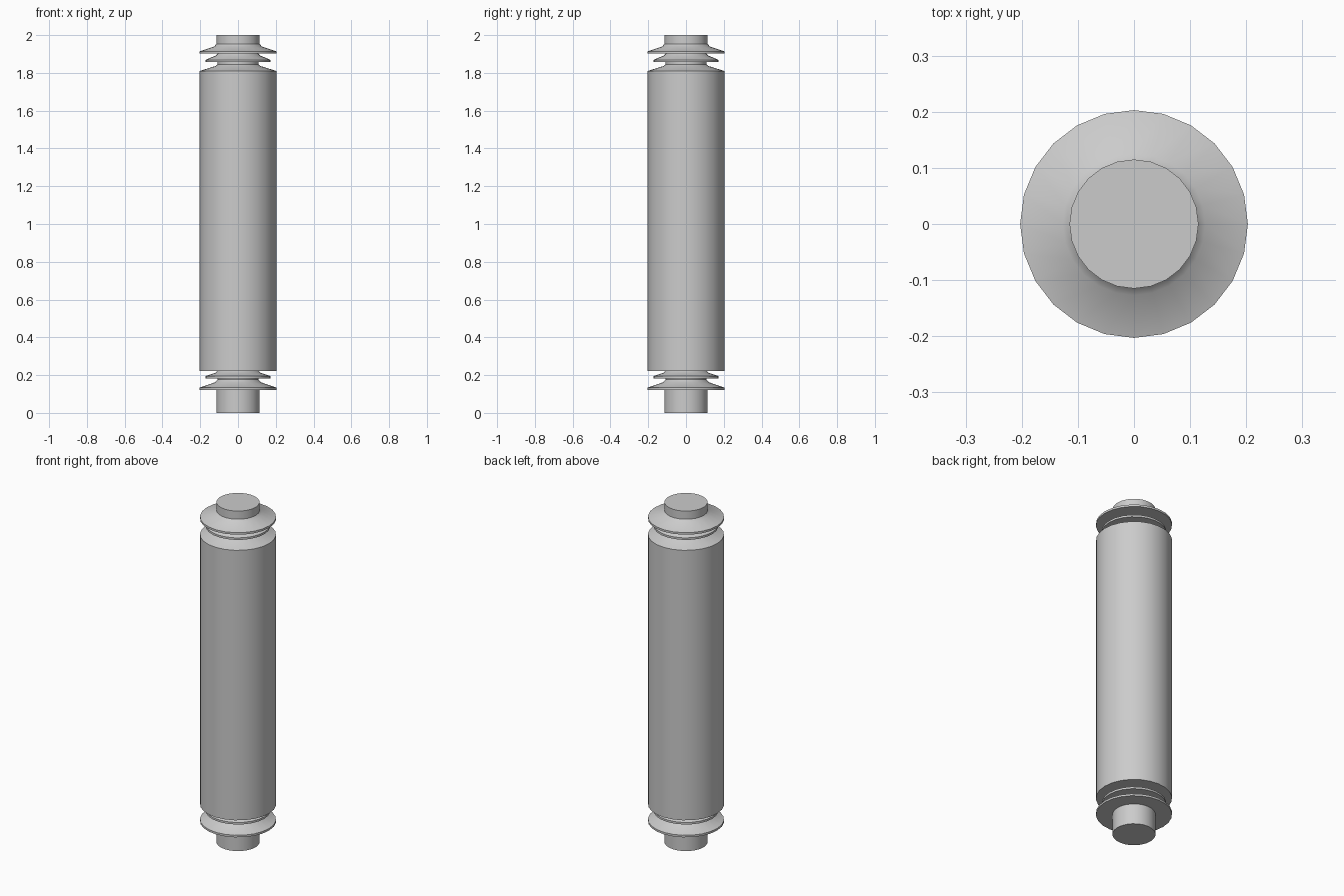
import bpy, bmesh, math

if "Cube" in bpy.data.objects:
    bpy.data.objects.remove(bpy.data.objects["Cube"])

SIDES = 24
R_RIM, R_DISC, R_NECK, R_PIN = 0.203, 0.172, 0.108, 0.115

grey = bpy.data.materials.new("plain grey")
grey.diffuse_color = (0.6, 0.6, 0.6, 1)
grey.use_nodes = True
grey.node_tree.nodes["Principled BSDF"].inputs["Base Color"].default_value = grey.diffuse_color


def lathe(name, profile, cap_bottom=False, cap_top=False):
    """Turn a bottom-to-top (radius, z) profile around the z axis."""
    bm = bmesh.new()
    rings = []
    for r, z in profile:
        rings.append([bm.verts.new((r * math.cos(2 * math.pi * k / SIDES),
                                    r * math.sin(2 * math.pi * k / SIDES), z))
                      for k in range(SIDES)])
    for a, b in zip(rings, rings[1:]):
        for k in range(SIDES):
            n = (k + 1) % SIDES
            bm.faces.new((a[k], a[n], b[n], b[k]))
    if cap_bottom:
        bm.faces.new(rings[0][::-1])
    if cap_top:
        bm.faces.new(rings[-1])
    mesh = bpy.data.meshes.new(name)
    bm.to_mesh(mesh)
    bm.free()
    mesh.materials.append(grey)
    ob = bpy.data.objects.new(name, mesh)
    bpy.context.collection.objects.link(ob)
    bpy.ops.object.select_all(action='DESELECT')
    ob.select_set(True)
    bpy.context.view_layer.objects.active = ob
    bpy.ops.object.shade_smooth_by_angle(angle=math.radians(30))


def shed(name, z, r_in, r_out, r_top, z_top):
    """Flat-bottomed skirt with a thin rim and a sloping, flared top."""
    h = z_top - z
    lathe(name, [(r_in, z), (r_out, z), (r_out, z + 0.012),
                 (r_top + 0.012, z + 0.75 * h), (r_top, z_top)])


# Lower end: pin, wide flange, small disc
lathe("lower_pin", [(R_PIN, 0), (R_PIN, 0.122)], cap_bottom=True)
shed("lower_flange", 0.122, R_PIN, R_RIM, R_NECK, 0.176)
lathe("lower_neck", [(R_NECK, 0.176), (R_NECK, 0.183)])
shed("lower_disc", 0.183, R_NECK, R_DISC, R_NECK, 0.222)

# Long main cylinder with a sloping shoulder
lathe("main_body", [(R_NECK, 0.222), (R_RIM, 0.222), (R_RIM, 1.81),
                    (R_NECK + 0.012, 1.836), (R_NECK, 1.845)])

# Upper end: small disc, wide flange, pin
lathe("upper_neck", [(R_NECK, 1.845), (R_NECK, 1.857)])
shed("upper_disc", 1.857, R_NECK, R_DISC, R_NECK, 1.902)
shed("upper_flange", 1.902, R_NECK, R_RIM, R_PIN, 1.952)
lathe("upper_pin", [(R_PIN, 1.952), (R_PIN, 2.0)], cap_top=True)
